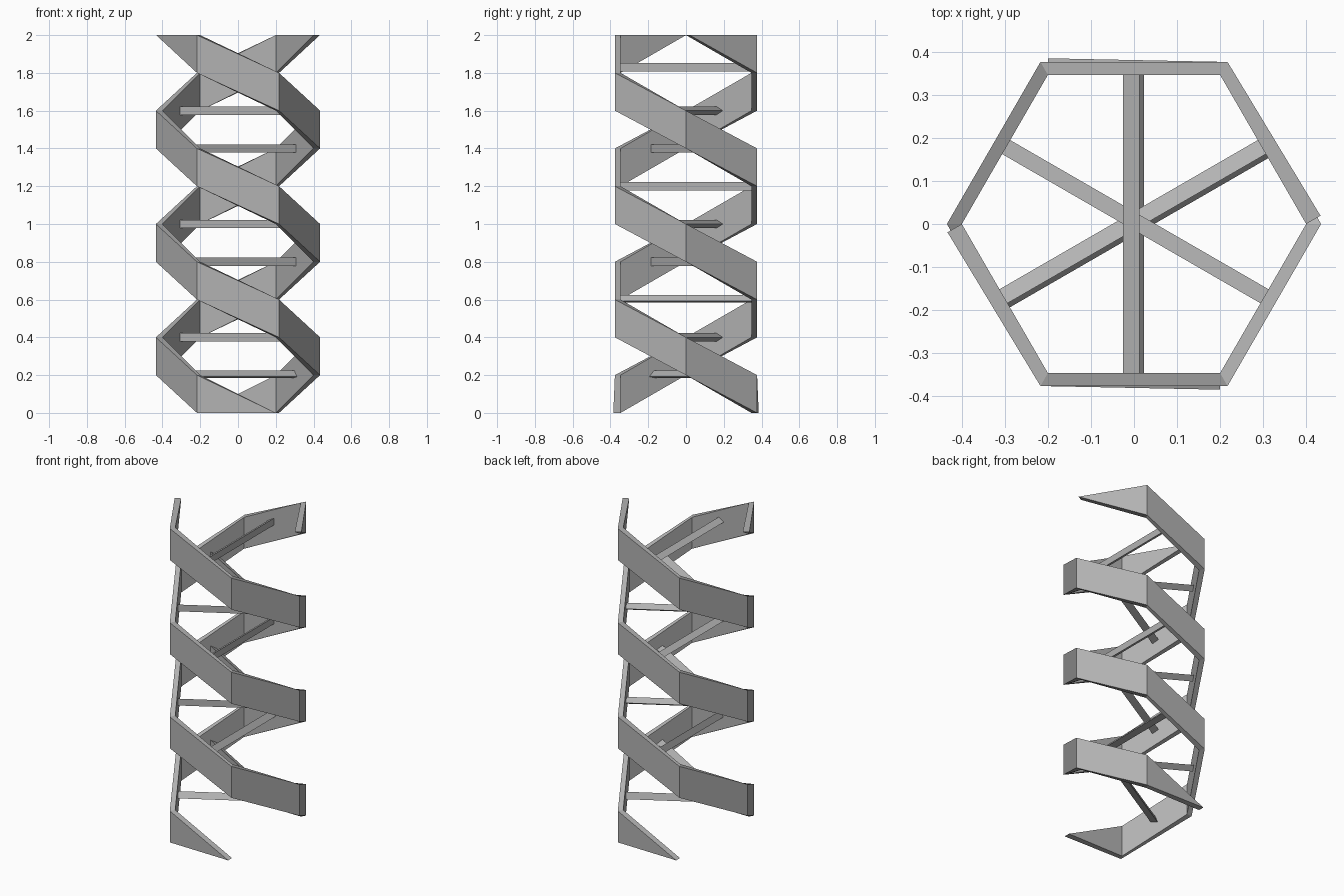
import bpy, bmesh
from math import radians, cos, sin
from mathutils import Vector, Matrix

if "Cube" in bpy.data.objects:
    bpy.data.objects.remove(bpy.data.objects["Cube"])

grey = bpy.data.materials.new("plain grey")
grey.use_nodes = True
colour = (0.45, 0.45, 0.45, 1)
grey.diffuse_color = colour
grey.node_tree.nodes["Principled BSDF"].inputs["Base Color"].default_value = colour

STEP = 0.2          # rise per sixth of a turn
HEIGHT = 2.0
R_IN, THICK = 0.4, 0.03
R_OUT = R_IN + THICK / cos(radians(30))


def polar(radius, degrees, z):
    a = radians(degrees)
    return Vector((radius * cos(a), radius * sin(a), z))


def finish(bm, name):
    bmesh.ops.recalc_face_normals(bm, faces=bm.faces)
    mesh = bpy.data.meshes.new(name)
    bm.to_mesh(mesh)
    bm.free()
    mesh.materials.append(grey)
    obj = bpy.data.objects.new(name, mesh)
    bpy.context.collection.objects.link(obj)
    return obj


def strand(name, turn):
    """Six-sided helical ribbon, tapering to a point at both ends."""
    bm = bmesh.new()
    rings = []
    first, last = -2, 9
    for n in range(first, last + 1):
        low = max(0, STEP * (n + 1))
        high = min(HEIGHT, STEP * (n + 2))
        angle = turn - 60 * n
        if n in (first, last):
            # pointed tip, pushed straight out from the last panel
            mid = angle + (-30 if n == first else 30)
            inner = polar(R_IN, angle, low)
            outer = inner + polar(0.0385, mid, 0)
            a, b = bm.verts.new(inner), bm.verts.new(outer)
            rings.append((a, b, b, a))
        else:
            rings.append([bm.verts.new(polar(r, angle, z)) for r, z in
                          ((R_IN, low), (R_OUT, low), (R_OUT, high), (R_IN, high))])
    for p, q in zip(rings, rings[1:]):
        for i in range(4):
            j = (i + 1) % 4
            corners = list(dict.fromkeys((p[i], p[j], q[j], q[i])))
            if len(corners) > 2:
                bm.faces.new(corners)
    return finish(bm, name)


def rung(name, degrees, z, roll):
    """Three-sided bar lying across the axis; roll sets where its ridge points."""
    bm = bmesh.new()
    bmesh.ops.create_cone(bm, cap_ends=True, segments=3, radius1=0.025,
                          radius2=0.025, depth=0.704)
    # put one corner at angle zero, whatever the cone's starting corner
    corner = bm.verts[:][0].co
    bm.transform(Matrix.Rotation(-Vector((1, 0)).angle_signed(corner.xy) * -1, 4, 'Z'))
    bm.transform(Matrix.Rotation(radians(roll), 4, 'Z'))
    side, up = polar(1, degrees - 90, 0), Vector((0, 0, 1))
    axis = side.cross(up)
    frame = Matrix((side, up, axis)).transposed().to_4x4()
    bm.transform(Matrix.Translation((0, 0, z)) @ frame)
    return finish(bm, name)


strand("right_strand", 0)
strand("left_strand", 180)

# Rungs join the strands at the middle of each pair of facing panels
for i in range(9):
    lift = 0.03 if i == 8 else 0
    rung(f"rung_{i + 1}", (30, 150, 90)[i % 3] if i % 3 != 1 else -30,
         STEP * (i + 1) + lift, -20 if i in (0, 2) else 180)
